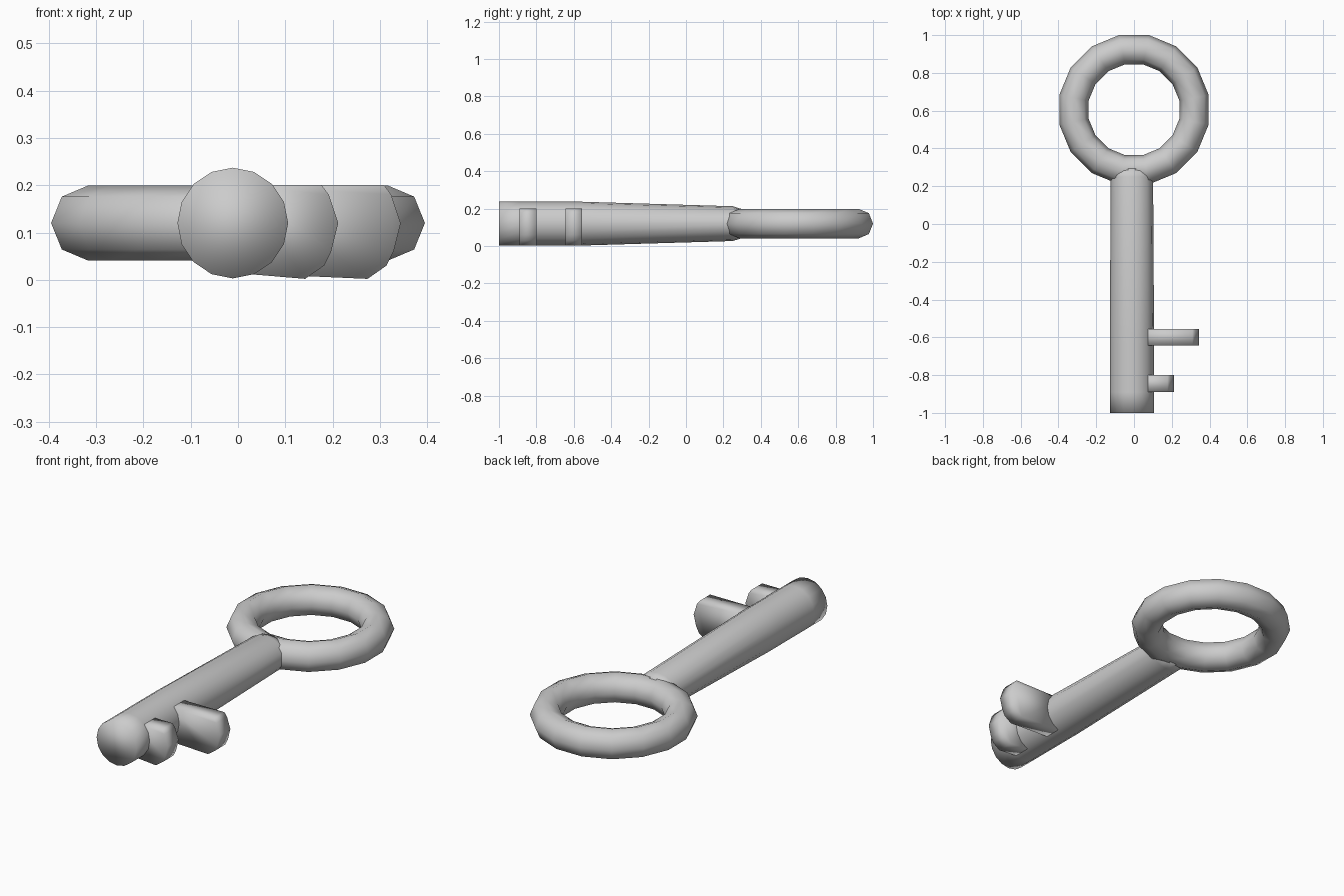
import bpy, bmesh
from math import cos, sin, pi

if "Cube" in bpy.data.objects:
    bpy.data.objects.remove(bpy.data.objects["Cube"])

GREY = (0.6, 0.6, 0.6, 1)
metal = bpy.data.materials.new("light grey metal")
metal.use_nodes = True
metal.diffuse_color = GREY
metal.node_tree.nodes["Principled BSDF"].inputs["Base Color"].default_value = GREY

MID_Z = 0.12


def loft(name, loops, closed=False):
    """Skin a row of equal-sized point loops; cap the ends unless closed."""
    bm = bmesh.new()
    rows = [[bm.verts.new(p) for p in loop] for loop in loops]
    pairs = list(zip(rows, rows[1:]))
    if closed:
        pairs.append((rows[-1], rows[0]))
    else:
        bm.faces.new(rows[0])
        bm.faces.new(rows[-1])
    for a, b in pairs:
        n = len(a)
        for i in range(n):
            j = (i + 1) % n
            bm.faces.new((a[i], a[j], b[j], b[i]))
    bmesh.ops.recalc_face_normals(bm, faces=bm.faces[:])
    mesh = bpy.data.meshes.new(name)
    bm.to_mesh(mesh)
    bm.free()
    mesh.materials.append(metal)
    mesh.shade_smooth()
    obj = bpy.data.objects.new(name, mesh)
    bpy.context.collection.objects.link(obj)
    return obj


# Bow: ring with sixteen segments and an eight-sided tube
def ring_section(k, centre_y=0.605, major=0.324, minor=0.079):
    a = 2 * pi * (k + 0.5) / 16
    points = []
    for i in range(8):
        t = 2 * pi * i / 8
        r = major + minor * cos(t)
        points.append((r * cos(a), centre_y + r * sin(a), MID_Z + minor * sin(t)))
    return points


loft("bow_ring", [ring_section(k) for k in range(16)], closed=True)


# Shaft: round bar that flattens towards the ring
def shaft_section(y, rx, rz):
    return [(-0.011 + rx * cos(2 * pi * i / 16), y, MID_Z + rz * sin(2 * pi * i / 16))
            for i in range(16)]


sections = [(y, 0.117, 0.117) for y in (-1, -0.89, -0.8, -0.64, -0.555)]
sections += [(0.25, 0.112, 0.093), (0.295, 0.115, 0.079)]
loft("shaft", [shaft_section(*s) for s in sections])


# Bits: two teeth with rounded tips, rooted inside the shaft
def tooth(name, tip, y_front, y_back):
    profile = [(0, 0.014), (tip - 0.07, 0.002), (tip - 0.03, 0.03), (tip - 0.015, 0.06),
               (tip, 0.12), (tip - 0.02, 0.18), (tip - 0.035, 0.2), (0, 0.2)]
    loft(name, [[(x, y, z) for x, z in profile] for y in (y_front, y_back)])


tooth("short_tooth", 0.212, -0.89, -0.8)
tooth("long_tooth", 0.344, -0.643, -0.555)
